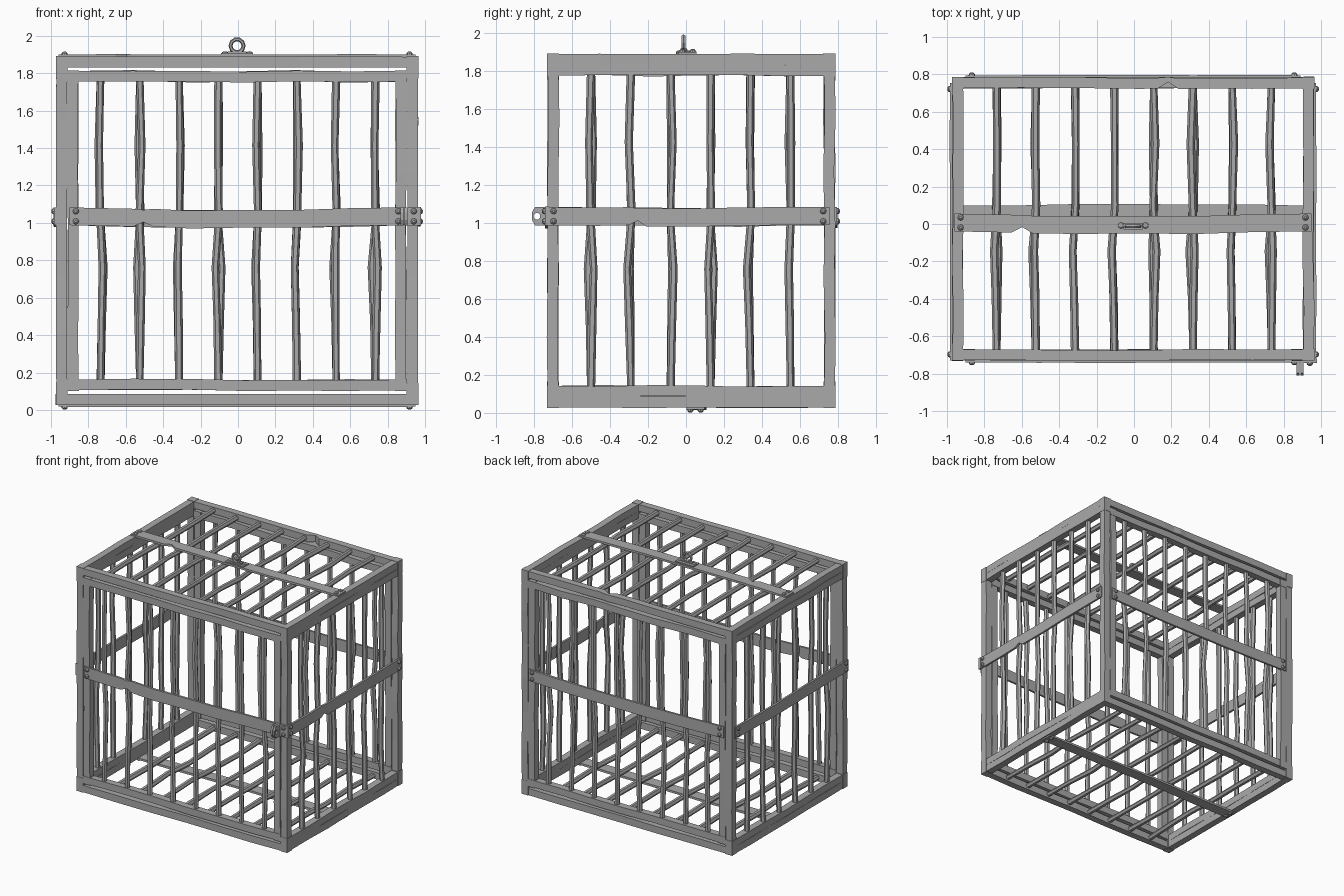
import bpy, bmesh, math, random
from mathutils import Vector

random.seed(7)
if "Cube" in bpy.data.objects:
    bpy.data.objects.remove(bpy.data.objects["Cube"], do_unlink=True)

# One worn grey iron
GREY = (0.4, 0.4, 0.4, 1)
iron = bpy.data.materials.new("grey_iron")
iron.use_nodes = True
iron.diffuse_color = GREY
iron.node_tree.nodes["Principled BSDF"].inputs["Base Color"].default_value = GREY


def loft(name, rings, cyclic=False):
    """Skin a row of equal rings, either capped or closed on itself."""
    bm = bmesh.new()
    rows = [[bm.verts.new(p) for p in ring] for ring in rings]
    pairs = list(zip(rows, rows[1:]))
    if cyclic:
        pairs.append((rows[-1], rows[0]))
    else:
        bm.faces.new(rows[0])
        bm.faces.new(rows[-1])
    for r, s in pairs:
        for i in range(len(r)):
            j = (i + 1) % len(r)
            bm.faces.new((r[i], r[j], s[j], s[i]))
    bmesh.ops.recalc_face_normals(bm, faces=bm.faces)
    mesh = bpy.data.meshes.new(name)
    bm.to_mesh(mesh)
    bm.free()
    mesh.materials.append(iron)
    obj = bpy.data.objects.new(name, mesh)
    bpy.context.collection.objects.link(obj)
    return obj


def box(name, lo, hi):
    (a, b, c), (d, e, f) = lo, hi
    return loft(name, [[(a, b, z), (d, b, z), (d, e, z), (a, e, z)] for z in (c, f)])


# Panel coordinates: p across, q up, n outward from the panel's middle
PLACE = {
    "front": lambda p, q, n: (p, -0.70 - n, q),
    "back": lambda p, q, n: (p, 0.755 + n, q),
    "left": lambda p, q, n: (0.933 + n, p, q),
    "right": lambda p, q, n: (-0.943 - n, p, q),
    "top": lambda p, q, n: (p, q, 1.86 + n),
    "bottom": lambda p, q, n: (p, q, 0.057 - n),
}
HALF = 0.028


def beam(name, place, along, a, b, mid, width, n0, n1, wobble=0.005, dent=None, sag=0):
    """Slightly bent flat beam; a dent nicks its lower edge at one spot."""
    stops = [0, 0.18, 0.36, 0.52, 0.68, 0.84, 1]
    if dent:
        stops = [t for t in stops if abs(t - dent) > 0.05]
        stops = sorted(stops + [dent - 0.03, dent, dent + 0.03])
    rings = []
    for t in stops:
        inner = 0 < t < 1
        off = (random.uniform(-wobble, wobble) if inner else 0) - sag * math.sin(math.pi * t)
        lift = random.uniform(0, wobble) * 0.7 if inner else 0
        low = -width / 2 + (0.03 if t == dent else 0)
        s = a + (b - a) * t
        ring = []
        for w, n in ((low, n0), (width / 2, n0), (width / 2, n1), (low, n1)):
            c = mid + off + w
            n += lift if n == n1 else 0
            ring.append(place(s, c, n) if along == "p" else place(c, s, n))
        rings.append(ring)
    return loft(name, rings)


def rod(name, place, p, q0, q1, bends):
    """Six-sided bar bent out of line in the panel plane."""
    rings = []
    for t, bend in zip((0, 0.2, 0.38, 0.55, 0.78, 1), (0, *bends, 0)):
        r = random.uniform(0.019, 0.023)
        tilt = random.uniform(-0.006, 0.006)
        rings.append([place(p + bend + r * math.cos(k * math.pi / 3), q0 + (q1 - q0) * t,
                            tilt + r * math.sin(k * math.pi / 3)) for k in range(6)])
    return loft(name, rings)


def rivet(name, place, p, q, n, height=0.016):
    rings = []
    for r, h in ((0.017, 0), (0.015, height * 0.6), (0.007, height)):
        rings.append([place(p + r * math.cos(k * math.pi / 4), q + r * math.sin(k * math.pi / 4),
                            n + h) for k in range(8)])
    return loft(name, rings)


def panel(side, p0, p1, q0, q1, bars, w=0.057, dent=None):
    """Square frame, corner sleeves and a row of bent bars."""
    place = PLACE[side]
    for i, mid in enumerate((p0 + w / 2, p1 - w / 2)):
        beam(f"{side}_stile_{i}", place, "q", q0, q1, mid, w, -HALF, HALF)
    for i, mid in enumerate((q0 + w / 2, q1 - w / 2)):
        beam(f"{side}_rail_{i}", place, "p", p0 + w / 2, p1 - w / 2, mid, w, -HALF, HALF,
             dent=dent if i else None)
    g = 0.003
    for i, p in enumerate((p0, p1 - w)):
        for j, q in enumerate((q0, q1 - w)):
            loft(f"{side}_corner_{i}{j}",
                 [[place(p - g, q - g, n), place(p + w + g, q - g, n),
                   place(p + w + g, q + w + g, n), place(p - g, q + w + g, n)]
                  for n in (-HALF - g, HALF + g)])
    for i, p in enumerate(bars):
        swing = random.choice((-1, 1)) * random.uniform(0.005, 0.02)
        rod(f"{side}_bar_{i}", place, p, q0 + w * 0.7, q1 - w * 0.7,
            (swing * 0.4, swing, -swing * 0.2, random.uniform(-0.012, 0.012)))


def strap(side, p0, p1, mid, dent=None, sag=0, width=0.095):
    """Riveted flat band across the middle of a panel."""
    place = PLACE[side]
    beam(f"{side}_strap", place, "p", p0, p1, mid, width, HALF - 0.004, HALF + 0.012,
         0.004, dent, sag)
    for i, p in enumerate((p0 + 0.033, p1 - 0.033)):
        for j, q in enumerate((mid - 0.027, mid + 0.027)):
            rivet(f"{side}_rivet_{i}{j}", place, p, q, HALF + 0.011)


# Six barred panels
wide = [-0.735 + 0.21 * i for i in range(8)]
deep = [-0.5 + 0.21 * i for i in range(6)]
for side, dent in (("front", None), ("back", None)):
    panel(side, -0.91, 0.9, 0.105, 1.812, wide, dent=dent)
for side in ("left", "right"):
    panel(side, -0.728, 0.783, 0.085, 1.831, deep)
panel("top", -0.971, 0.961, -0.728, 0.783, wide, dent=0.6)
panel("bottom", -0.971, 0.961, -0.728, 0.783, wide)

# Straps around the middle and over top and bottom
strap("front", -0.9, 0.89, 1.035, dent=0.22, sag=0.015)
strap("back", -0.9, 0.89, 1.035, sag=0.012)
strap("left", -0.73, 0.755, 1.035, dent=0.32, sag=0.004)
strap("right", -0.73, 0.755, 1.035, sag=0.006)
strap("top", -0.96, 0.95, 0.008, dent=0.19, sag=0.015)
strap("bottom", -0.96, 0.95, 0.05, sag=-0.008)

# Latch plate on the corner post with a pair of pierced lugs
front = PLACE["front"]
box("latch_plate", (0.905, -0.743, 0.985), (0.978, -0.72, 1.085))
for i, q in enumerate((1.008, 1.062)):
    rivet(f"latch_rivet_{i}", front, 0.94, q, 0.042)
for i, (x0, x1) in enumerate(((0.868, 0.884), (0.889, 0.905))):
    outer, hole = [], []
    for k in range(8):
        ang = (k + 0.5) * math.pi / 4
        c, s = math.cos(ang), math.sin(ang)
        back = c > 0
        outer.append((-0.72 if back else -0.785 + c * 0.027,
                      1.035 + (math.copysign(0.048, s) if back and abs(s) > 0.5 else s * 0.052)))
        hole.append((-0.785 + c * 0.018, 1.035 + s * 0.018))
    loft(f"latch_lug_{i}", [[(x, y, z) for y, z in loop] for loop, x in
                            ((outer, x0), (outer, x1), (hole, x1), (hole, x0))], cyclic=True)

# Hanging eye on its base plate
box("eye_plate", (-0.09, -0.045, 1.895), (0.08, 0.03, 1.908))
box("eye_foot", (-0.055, -0.03, 1.905), (0.045, 0.005, 1.917))
for i, x in enumerate((-0.07, 0.062)):
    rivet(f"eye_rivet_{i}", PLACE["top"], x, -0.008, 0.047, 0.01)
rings = []
for k in range(10):
    a = k * math.pi / 5
    centre, out = Vector((-0.005, -0.013, 1.947)), Vector((math.cos(a), 0, math.sin(a)))
    rings.append([centre + out * (0.035 + 0.011 * math.cos(m * math.pi / 3))
                  + Vector((0, 0.011 * math.sin(m * math.pi / 3), 0)) for m in range(6)])
loft("hanging_eye", rings, cyclic=True)
